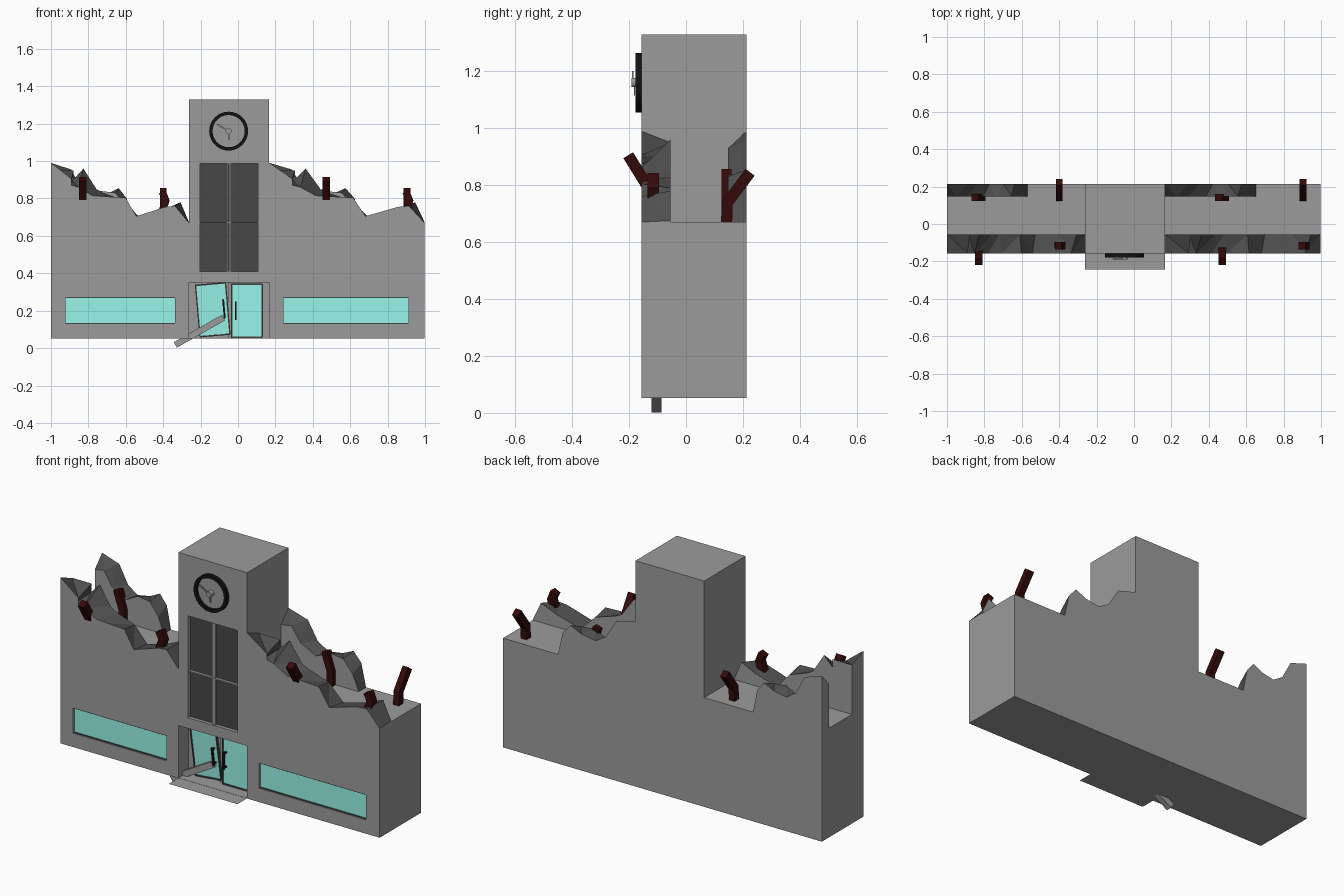
import bpy, bmesh, math
from mathutils import Vector, Matrix

if "Cube" in bpy.data.objects:
    bpy.data.objects.remove(bpy.data.objects["Cube"])

YF, YB, ROOF, BASE = -0.157, 0.213, 0.67, 0.052
TX0, TX1, TC = -0.263, 0.167, -0.05      # tower sides and centre
WINGS = {"left": (-1.0, TX0), "right": (TX1, 0.997)}


def mat(name, *rgb):
    m = bpy.data.materials.new(name)
    m.diffuse_color = (*rgb, 1)
    m.use_nodes = True
    m.node_tree.nodes["Principled BSDF"].inputs["Base Color"].default_value = m.diffuse_color
    return m


STONE = mat("stone_grey", 0.33, 0.33, 0.33)
RUBBLE = mat("broken_stone", 0.08, 0.08, 0.08)
GLASS = mat("teal_glass", 0.32, 0.92, 0.82)
DARK = mat("dark_pane", 0.063, 0.063, 0.063)
BLACK = mat("black", 0.006, 0.006, 0.006)
RUST = mat("rusty_beam", 0.035, 0.003, 0.003)


def finish(name, bm, *materials):
    bmesh.ops.recalc_face_normals(bm, faces=bm.faces)
    me = bpy.data.meshes.new(name)
    bm.to_mesh(me)
    bm.free()
    ob = bpy.data.objects.new(name, me)
    bpy.context.collection.objects.link(ob)
    for m in materials or (STONE,):
        me.materials.append(m)
    return ob


def box(name, x0, x1, y0, y1, z0, z1, material=STONE):
    bm = bmesh.new()
    bmesh.ops.create_cube(bm, size=1)
    for v in bm.verts:
        v.co = ((x0 + x1) / 2 + v.co.x * (x1 - x0),
                (y0 + y1) / 2 + v.co.y * (y1 - y0),
                (z0 + z1) / 2 + v.co.z * (z1 - z0))
    return finish(name, bm, material)


def sweep(name, pts, n, w, d, material=STONE):
    """Rectangular bar along a bent path; n is the flat side's normal."""
    bm, n, rings = bmesh.new(), Vector(n), []
    pts = [Vector(p) for p in pts]
    for i, p in enumerate(pts):
        t = (pts[min(i + 1, len(pts) - 1)] - pts[max(i - 1, 0)]).normalized()
        s = t.cross(n).normalized()
        rings.append([bm.verts.new(p + s * a * w / 2 + n * b * d / 2)
                      for a, b in ((-1, -1), (1, -1), (1, 1), (-1, 1))])
    for r, q in zip(rings, rings[1:]):
        for k in range(4):
            bm.faces.new((r[k], r[(k + 1) % 4], q[(k + 1) % 4], q[k]))
    bm.faces.new(rings[0])
    bm.faces.new(rings[-1])
    return finish(name, bm, material)


def jagged(name, x0, x1, ya, yb, profile):
    """Broken wall with dark top; rows: fraction a, height a, fraction b, height b."""
    bm, cols, w = bmesh.new(), [], x1 - x0
    for ta, za, tb, zb in profile:
        cols.append([bm.verts.new(c) for c in (
            (x0 + ta * w, ya, ROOF - 0.01), (x0 + ta * w, ya, za),
            (x0 + tb * w, yb, zb), (x0 + tb * w, yb, ROOF - 0.01))])
    for c, e in zip(cols, cols[1:]):
        for k in range(4):
            f = bm.faces.new((c[k], c[(k + 1) % 4], e[(k + 1) % 4], e[k]))
            f.material_index = int(k == 1)
    bm.faces.new(cols[0])
    bm.faces.new(cols[-1])
    bmesh.ops.triangulate(bm, faces=bm.faces)
    return finish(name, bm, STONE, RUBBLE)


# Main block: wings and clock tower in one outline
bm = bmesh.new()
xr = WINGS["right"][1]
outline = [(-1, BASE), (xr, BASE), (xr, ROOF), (TX1, ROOF), (TX1, 1.33),
           (TX0, 1.33), (TX0, ROOF), (-1, ROOF)]
f = bm.faces.new([bm.verts.new((x, YF, z)) for x, z in outline])
ext = bmesh.ops.extrude_face_region(bm, geom=[f])
bmesh.ops.translate(bm, vec=(0, YB - YF, 0),
                    verts=[v for v in ext["geom"] if isinstance(v, bmesh.types.BMVert)])
building = finish("building", bm)

# Openings: entrance, shop windows, tower window
WIN = {"left": (-0.922, -0.337), "right": (0.242, 0.911)}
cuts = [(TX0 + 0.001, TX1 - 0.001, 0.09, BASE + 0.002, 0.35), (-0.203, 0.107, 0.025, 0.41, 0.987)]
cuts += [(a, b, 0.02, 0.13, 0.272) for a, b in WIN.values()]
for x0, x1, depth, z0, z1 in cuts:
    c = box("opening_cutter", x0, x1, YF - 0.1, YF + depth, z0, z1)
    c.hide_render = True
    m = building.modifiers.new("opening", "BOOLEAN")
    m.operation, m.solver, m.object = "DIFFERENCE", "EXACT", c
dg = bpy.context.evaluated_depsgraph_get()
mesh = bpy.data.meshes.new_from_object(building.evaluated_get(dg))
building.modifiers.clear()
building.data = mesh
for o in [o for o in bpy.data.objects if o.name.startswith("opening_cutter")]:
    bpy.data.objects.remove(o)

# Glazing
for side, (a, b) in WIN.items():
    box(side + "_window_glass", a, b, YF + 0.012, YF + 0.021, 0.13, 0.272, GLASS)
    for z in (0.13, 0.268):
        box(side + "_window_frame", a, b, YF + 0.006, YF + 0.02, z, z + 0.004, DARK)
box("tower_window_panes", -0.203, 0.107, YF + 0.02, YF + 0.026, 0.41, 0.987, DARK)
for i, x in enumerate((TC - 0.005, TC + 0.007)):
    box(f"tower_mullion_{i}", x - 0.005, x + 0.005, YF + 0.008, YF + 0.022, 0.41, 0.987)
box("tower_window_rail", -0.203, 0.107, YF + 0.004, YF + 0.022, 0.668, 0.675)

# Broken walls along the roof edges
FRONT = [(0, .99, 0, .95), (.15, .905, .165, .95), (.13, .875, .155, .895),
         (.20, .86, .235, .96), (.30, .815, .33, .85), (.40, .81, .38, .83),
         (.54, .805, .53, .79), (.62, .705, .64, .70),
         (.83, .755, .82, .74), (.90, .76, .94, .78), (1, .67, 1, .675)]
BACK = [(0, .92, 0, .99), (.13, .93, .25, .955), (.25, .85, .38, .85),
        (.45, .80, .52, .81), (.62, .84, .70, .825), (.80, .83, .84, .855),
        (.92, .76, .94, .80), (1, .67, 1, .67)]
for side, (a, b) in WINGS.items():
    jagged(side + "_broken_front_wall", a, b, YF, -0.055, FRONT)
    jagged(side + "_broken_back_wall", a, a + (b - a) * 0.585, 0.148, YB, BACK)

# Bent steel beams sticking out of the ruins
X, Y = (1, 0, 0), (0, 1, 0)
for side, xa, xb in (("left", -0.83, -0.40), ("right", 0.473, 0.903)):
    sweep(side + "_front_beam_outer", [(xa, -.11, .72), (xa, -.135, .795), (xa, -.203, .905)],
          X, .04, .04, RUST)
    sweep(side + "_front_beam_inner", [(xb - .01, -.115, .72), (xb + .015, -.115, .79),
          (xb - .005, -.115, .835)], Y, .04, .04, RUST)
    sweep(side + "_back_beam_outer", [(xa + .015, .142, .665), (xa + .015, .142, .745),
          (xa - .02, .142, .85)], Y, .04, .036, RUST)
    sweep(side + "_back_beam_inner", [(xb, .142, .665), (xb, .146, .74), (xb, .225, .845)],
          X, .04, .036, RUST)

# Entrance step: a thin slab drawn as one sheet
bm = bmesh.new()
bm.faces.new([bm.verts.new((x, y, BASE + 0.001)) for x, y in
              ((TX0, -0.243), (TX1, -0.243), (TX1, YF), (TX0, YF))])
finish("entrance_step", bm)


def door(name, w, h, matrix, handle_x):
    """Framed glass door centred on its own origin, facing -y."""
    t = 0.007
    parts = [box(name + "_glass", -w / 2, w / 2, -.003, .003, -h / 2, h / 2, GLASS)]
    for s in (-1, 1):
        parts.append(box(name + "_stile", s * w / 2 - t / 2, s * w / 2 + t / 2,
                         -.007, .007, -h / 2, h / 2, DARK))
        parts.append(box(name + "_rail", -w / 2, w / 2, -.007, .007,
                         s * h / 2 - t / 2, s * h / 2 + t / 2, DARK))
    parts.append(box(name + "_handle", handle_x - .005, handle_x + .005, -.03, -.02,
                     -.05, .05, BLACK))
    for z in (-.04, .04):
        parts.append(box(name + "_handle_post", handle_x - .004, handle_x + .004,
                         -.022, 0, z - .004, z + .004, BLACK))
    for p in parts:
        p.data.transform(matrix)


# Doors: the left one hangs crooked
door("right_door", 0.163, 0.283, Matrix.Translation((0.048, -0.085, 0.2)), -0.06)
door("left_door", 0.16, 0.275, Matrix.Translation((-0.135, -0.093, 0.205))
     @ Matrix.Rotation(math.radians(-5), 4, "Y")
     @ Matrix.Rotation(math.radians(3), 4, "X"), 0.06)
box("door_post", TC - 0.003, TC + 0.012, -0.08, -0.066, BASE, 0.35)

# Fallen plank across the doorway
sweep("fallen_plank", [(-0.335, -0.103, 0.017), (-0.078, -0.103, 0.163)], Y, 0.034, 0.035)

# Clock
CZ = 1.16
bm = bmesh.new()
rings = []
for i in range(32):
    a = math.tau * i / 32
    rings.append([bm.verts.new((TC + r * math.cos(a), y, CZ + r * math.sin(a)))
                  for r, y in ((.104, YF), (.104, YF - .021), (.086, YF - .021), (.086, YF))])
for i, r in enumerate(rings):
    q = rings[(i + 1) % 32]
    for k in range(4):
        bm.faces.new((r[k], r[(k + 1) % 4], q[(k + 1) % 4], q[k]))
finish("clock_rim", bm, BLACK)


def disc(name, r, y0, y1, n):
    bm = bmesh.new()
    bmesh.ops.create_cone(bm, cap_ends=True, segments=n, radius1=r, radius2=r, depth=y1 - y0,
                          matrix=Matrix.Translation((TC, (y0 + y1) / 2, CZ))
                          @ Matrix.Rotation(math.pi / 2, 4, "X"))
    return finish(name, bm)


disc("clock_face", 0.087, YF - 0.006, YF + 0.002, 32)
disc("clock_hub", 0.016, YF - 0.034, YF - 0.004, 12)
sweep("minute_hand", [(TC, YF - .03, CZ), (TC - .062, YF - .03, CZ + .037)], Y, .008, .005)
sweep("hour_hand", [(TC, YF - .024, CZ), (TC + .002, YF - .024, CZ - .045)], Y, .010, .005)
